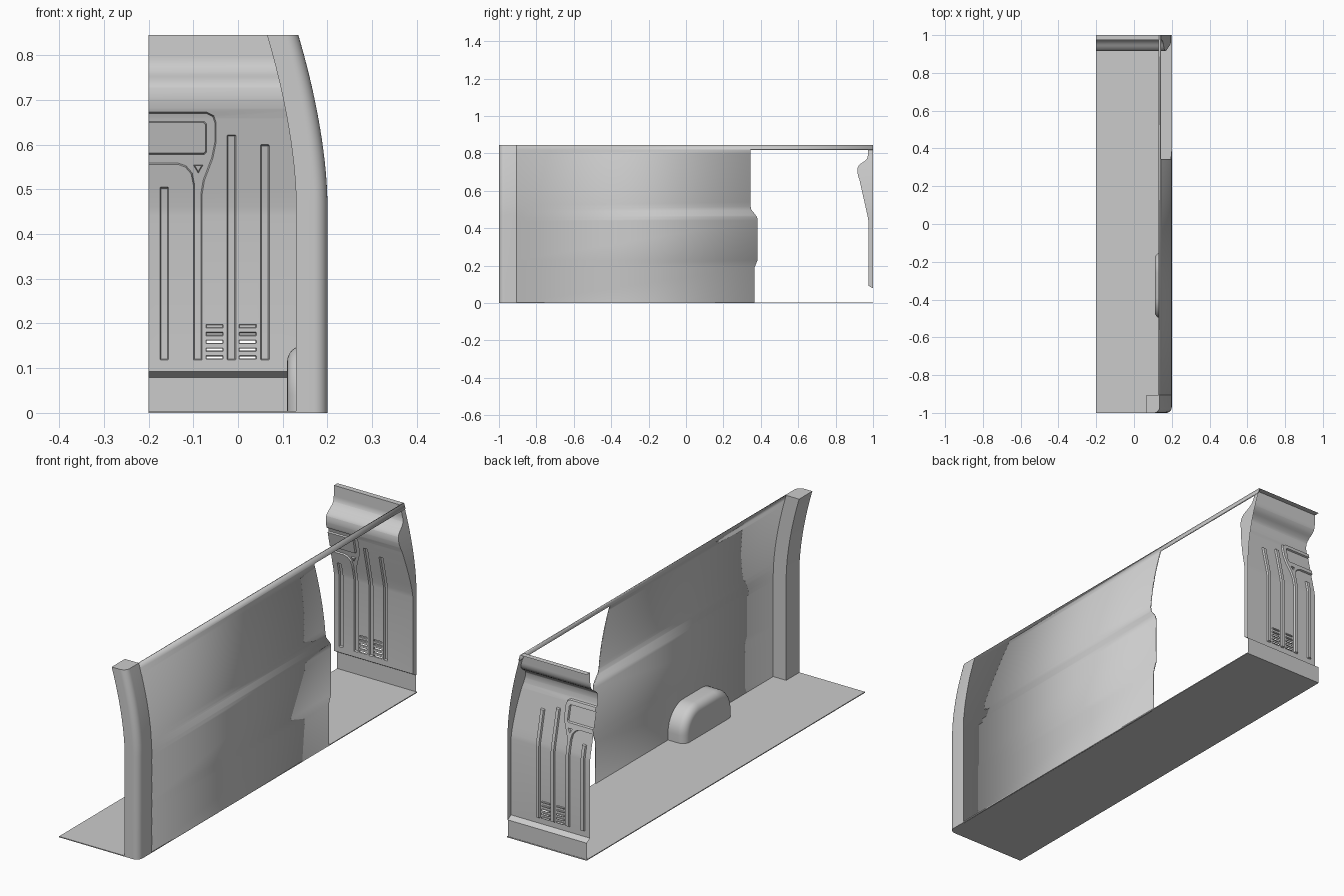
import bpy, bmesh, math
from mathutils import Vector
from mathutils.geometry import delaunay_2d_cdt

if "Cube" in bpy.data.objects:
    bpy.data.objects.remove(bpy.data.objects["Cube"])

H = 0.845


def wall_x(z):
    """Outer side curve of the body."""
    return 0.2 - 0.065 * (max(0, z - 0.47) / 0.375) ** 1.7


def interp(table, z):
    for (a, u), (b, v) in zip(table, table[1:]):
        if z <= b:
            return u + (v - u) * max(0, z - a) / (b - a)
    return table[-1][1]


def finish(name, bm, angle=30, recalc=True):
    bmesh.ops.remove_doubles(bm, verts=bm.verts, dist=1e-5)
    if recalc:
        bmesh.ops.recalc_face_normals(bm, faces=bm.faces)
    me = bpy.data.meshes.new(name)
    bm.to_mesh(me)
    bm.free()
    ob = bpy.data.objects.new(name, me)
    bpy.context.collection.objects.link(ob)
    bpy.ops.object.select_all(action='DESELECT')
    ob.select_set(True)
    bpy.context.view_layer.objects.active = ob
    bpy.ops.object.shade_smooth_by_angle(angle=math.radians(angle))
    return ob


def loft(name, rings, cap_start=True, cap_end=True):
    bm = bmesh.new()
    rows = [[bm.verts.new(p) for p in r] for r in rings]
    n = len(rows[0])
    for a, b in zip(rows, rows[1:]):
        for i in range(n):
            j = (i + 1) % n
            bm.faces.new((a[i], a[j], b[j], b[i]))
    if cap_start:
        bm.faces.new(rows[0][::-1])
    if cap_end:
        bm.faces.new(rows[-1])
    return finish(name, bm)


def arc(cx, cy, r, a0, a1, n=8):
    return [(cx + r * math.cos(math.radians(a0 + (a1 - a0) * i / n)),
             cy + r * math.sin(math.radians(a0 + (a1 - a0) * i / n))) for i in range(n + 1)]


# Floor with rounded rear corner
plan = [(-0.2, -1)] + arc(0.17, -0.97, 0.03, -90, 0) + [(0.2, 1), (-0.2, 1)]
loft("floor", [[(x, y, z) for x, y in plan] for z in (0, 0.004)])

# Rear corner pillar, leaning inward toward the top
zs = [0.002] + [0.47 + (H - 0.47) * i / 16 for i in range(17)]
sec = [(0, -0.905), (-0.07, -0.905), (-0.07, -1)] + arc(-0.03, -0.97, 0.03, -90, 0)
loft("rear_pillar", [[(wall_x(z) + x, y, z) for x, y in sec] for z in zs])

# Side wall with door opening and roof rail
edge = [(0, 0.367), (0.19, 0.367), (0.23, 0.383), (0.44, 0.383), (0.46, 0.38),
        (0.50, 0.349), (0.52, 0.345), (0.82, 0.345), (H, 0.345)]
zw = sorted(set([z for z, _ in edge] + zs[1:] + [0.004]))
bm = bmesh.new()
for a, b in zip(zw, zw[1:]):
    spans = [(-0.906, -0.906, interp(edge, a), interp(edge, b))]
    if a >= 0.82:
        spans.append((0.345, 0.345, 1, 1))
    for ya, yb, ya2, yb2 in spans:
        bm.faces.new([bm.verts.new((wall_x(z), y, z)) for y, z in
                      ((ya, a), (ya2, a), (yb2, b), (yb, b))])
wall = finish("side_wall", bm, recalc=False)
m = wall.modifiers.new("thickness", 'SOLIDIFY')
m.thickness, m.offset = 0.005, -1

# Wheel arch box with rounded shoulders
rings = [[]]
R, rc = 0.035, 0.11
rings = []
for k in range(9):
    t = math.radians(90 * k / 8)
    d, x = R * (1 - math.cos(t)), 0.11 + R * (1 - math.sin(t))
    y0, y1, zt, r = -0.5 + d, -0.15 - d, 0.15 - d, rc - d
    ring = [(y0, 0.002), (y1, 0.002)] + arc(y1 - r, zt - r, r, 0, 90, 12) + arc(y0 + r, zt - r, r, 90, 180, 12)
    rings.append([(x, y, z) for y, z in ring])
rings.insert(0, [(0.197, y, z) for _, y, z in rings[0]])
loft("wheel_arch", rings, cap_start=False)

# ---- Pressed bulkhead: flat layout triangulated in (x, z), then bent and embossed
bend = [(0, 0.998), (0.079, 0.998), (0.093, 0.975), (0.44, 0.975), (0.46, 0.972),
        (0.66, 0.927), (0.68, 0.920), (0.70, 0.916), (0.715, 0.916), (0.728, 0.919),
        (0.738, 0.926), (0.748, 0.938), (0.757, 0.952), (0.765, 0.962), (0.775, 0.969),
        (0.79, 0.973), (H, 0.975)]
pts, edges, levels, holes = [], [], [], []


def edge_x(z):
    return wall_x(z) - 0.003


def add_path(path, closed):
    s, n = len(pts), len(path)
    pts.extend(Vector(p) for p in path)
    edges.extend((s + i, s + (i + 1) % n) for i in range(n if closed else n - 1))


def inset(poly, d):
    """Inset a counter-clockwise outline by d."""
    out = []
    for i, p in enumerate(poly):
        p = Vector(p)
        u = (p - Vector(poly[i - 1])).normalized()
        v = (Vector(poly[(i + 1) % len(poly)]) - p).normalized()
        nrm = Vector((-u.y - v.y, u.x + v.x)).normalized()
        out.append(p + nrm * d / max(0.4, nrm.dot(Vector((-u.y, u.x)))))
    return out


def inside(p, poly):
    hit = False
    for i, b in enumerate(poly):
        a = poly[i - 1]
        if (a[1] > p[1]) != (b[1] > p[1]) and p[0] < a[0] + (b[0] - a[0]) * (p[1] - a[1]) / (b[1] - a[1]):
            hit = not hit
    return hit


def press(poly, depth, w=0.003, hole=False):
    add_path(poly, True)
    inner = inset(poly, w)
    add_path(inner, True)
    levels.append((inset(poly, w / 2), depth))
    if hole:
        holes.append(inner)


def rect(x0, x1, z0, z1, c=0.002):
    return [(x0 + c, z0), (x1 - c, z0), (x1, z0 + c), (x1, z1 - c),
            (x1 - c, z1), (x0 + c, z1), (x0, z1 - c), (x0, z0 + c)]


# Long grooves
for x, top in ((-0.165, 0.505), (-0.015, 0.622), (0.06, 0.6)):
    press(rect(x - 0.01, x + 0.01, 0.118, top), 0.008)
# Branching groove around the window panel
press([(-0.22, 0.556), (-0.135, 0.556), (-0.118, 0.550), (-0.105, 0.535), (-0.10, 0.510),
       (-0.10, 0.118), (-0.08, 0.118), (-0.08, 0.490), (-0.075, 0.520), (-0.056, 0.570),
       (-0.049, 0.605), (-0.049, 0.650), (-0.054, 0.665), (-0.070, 0.673), (-0.22, 0.673)], 0.008)
press(rect(-0.215, -0.07, 0.578, 0.652, 0.006), -0.008)
press([(-0.089, 0.536), (-0.078, 0.555), (-0.1, 0.555)], -0.008, 0.002)
# Vent slots, the lower ones open
for x in (-0.072, 0.002):
    for i in range(5):
        z = 0.120 + i * 0.0175
        press(rect(x, x + 0.039, z, z + 0.008, 0.001), 0.005, 0.0015, hole=i < 3)
# Bend rows and outer borders
zb = sorted(set([z for z, _ in bend] + zs[2:]))
for z in zb:
    add_path([(-0.23, z), (0.22, z)], False)
add_path([(-0.2, 0), (-0.2, H)], False)
add_path([(edge_x(z), z) for z in zb], False)

flat, _, tris, *_ = delaunay_2d_cdt(pts, edges, [], 0, 1e-6)
bm = bmesh.new()
vs = [bm.verts.new((p.x, interp(bend, p.y) + sum(d for poly, d in levels if inside(p, poly)), p.y))
      for p in flat]
for t in tris:
    c = sum((flat[i] for i in t), Vector((0, 0))) / len(t)
    if -0.2 < c.x < interp([(z, edge_x(z)) for z in zb], c.y) and not any(inside(c, h) for h in holes):
        bm.faces.new([vs[i] for i in t])
bmesh.ops.delete(bm, geom=[v for v in bm.verts if not v.link_faces], context='VERTS')
finish("bulkhead", bm, 25, recalc=False)

# Side flange and top lip of the bulkhead
bm = bmesh.new()
for a, b in zip(zb, zb[1:]):
    if a >= 0.079:
        bm.faces.new([bm.verts.new(p) for p in (
            (edge_x(a), interp(bend, a), a), (edge_x(a), 1, a),
            (edge_x(b), 1, b), (edge_x(b), interp(bend, b), b))])
bm.faces.new([bm.verts.new(p) for p in (
    (-0.2, 0.975, H), (edge_x(H), 0.975, H), (edge_x(H), 1, H), (-0.2, 1, H))])
finish("bulkhead_flange", bm, recalc=False)
